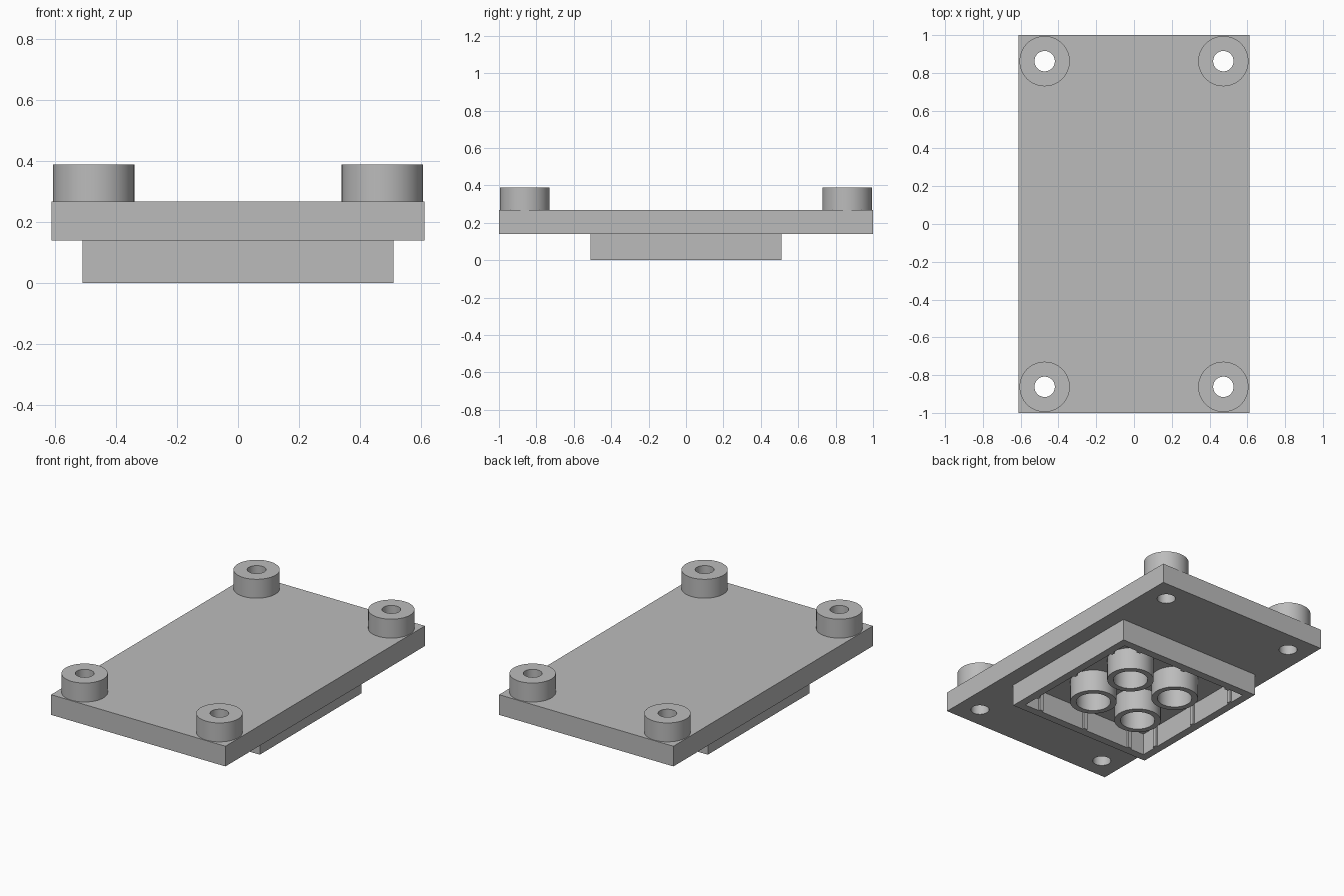
import bpy
import bmesh
from math import cos, sin, pi, radians

if "Cube" in bpy.data.objects:
    bpy.data.objects.remove(bpy.data.objects["Cube"], do_unlink=True)

grey = bpy.data.materials.new("light grey")
grey.use_nodes = True
colour = (0.5, 0.5, 0.5, 1)
grey.diffuse_color = colour
grey.node_tree.nodes["Principled BSDF"].inputs["Base Color"].default_value = colour

# Main dimensions
FOOT_TOP, PLATE_TOP, BOSS_TOP = 0.14, 0.268, 0.388
PITCH = 0.343
CAVITY = 0.459
RIB_WIDTH, RIB_DEPTH = 0.026, 0.013
HOLE_R = 0.054
CORNERS = [(x, y) for x in (-0.473, 0.473) for y in (-0.862, 0.862)]


def circle(cx, cy, r, n=64):
    return [(cx + r * cos(2 * pi * i / n), cy + r * sin(2 * pi * i / n)) for i in range(n)]


def rectangle(cx, cy, hx, hy):
    return [(cx - hx, cy - hy), (cx + hx, cy - hy), (cx + hx, cy + hy), (cx - hx, cy + hy)]


def extrude_outlines(name, outlines, z0, z1):
    """Fill closed outlines (inner ones become holes) and extrude from z0 to z1."""
    curve = bpy.data.curves.new(name, "CURVE")
    curve.dimensions = "2D"
    curve.fill_mode = "BOTH"
    curve.extrude = (z1 - z0) / 2
    for outline in outlines:
        spline = curve.splines.new("POLY")
        spline.points.add(len(outline) - 1)
        for point, (x, y) in zip(spline.points, outline):
            point.co = (x, y, 0, 1)
        spline.use_cyclic_u = True
    obj = bpy.data.objects.new(name, curve)
    bpy.context.collection.objects.link(obj)
    bpy.ops.object.select_all(action="DESELECT")
    obj.select_set(True)
    bpy.context.view_layer.objects.active = obj
    bpy.ops.object.convert(target="MESH")
    obj = bpy.context.view_layer.objects.active

    # Weld caps to sides and lift into place
    bm = bmesh.new()
    bm.from_mesh(obj.data)
    bmesh.ops.remove_doubles(bm, verts=bm.verts, dist=0.0001)
    bmesh.ops.translate(bm, verts=bm.verts, vec=(0, 0, (z0 + z1) / 2))
    bmesh.ops.recalc_face_normals(bm, faces=bm.faces)
    bm.to_mesh(obj.data)
    bm.free()
    obj.data.materials.clear()
    obj.data.materials.append(grey)
    bpy.ops.object.shade_smooth_by_angle(angle=radians(30))
    return obj


# Base plate with four screw holes
extrude_outlines("base_plate",
                 [rectangle(0, 0, 0.612, 1.0)] + [circle(x, y, HOLE_R) for x, y in CORNERS],
                 FOOT_TOP, PLATE_TOP)

# Hollow bosses over the screw holes
for x, y in CORNERS:
    extrude_outlines("screw_boss", [circle(x, y, 0.133), circle(x, y, HOLE_R)],
                     PLATE_TOP, BOSS_TOP)

# Square foot, open underneath
extrude_outlines("foot_wall",
                 [rectangle(0, 0, 0.51, 0.51), rectangle(0, 0, CAVITY, CAVITY)],
                 0, FOOT_TOP)

# Four clutch tubes inside the foot
for x in (-PITCH / 2, PITCH / 2):
    for y in (-PITCH / 2, PITCH / 2):
        extrude_outlines("clutch_tube", [circle(x, y, 0.138), circle(x, y, 0.102)],
                         0, FOOT_TOP)

# Thin grip ribs, three on each inner wall
for side in (-1, 1):
    wall = side * (CAVITY - RIB_DEPTH / 2)
    for step in (-1, 0, 1):
        along = step * PITCH
        extrude_outlines("grip_rib_side",
                         [rectangle(wall, along, RIB_DEPTH / 2, RIB_WIDTH / 2)], 0, FOOT_TOP)
        extrude_outlines("grip_rib_end",
                         [rectangle(along, wall, RIB_WIDTH / 2, RIB_DEPTH / 2)], 0, FOOT_TOP)
